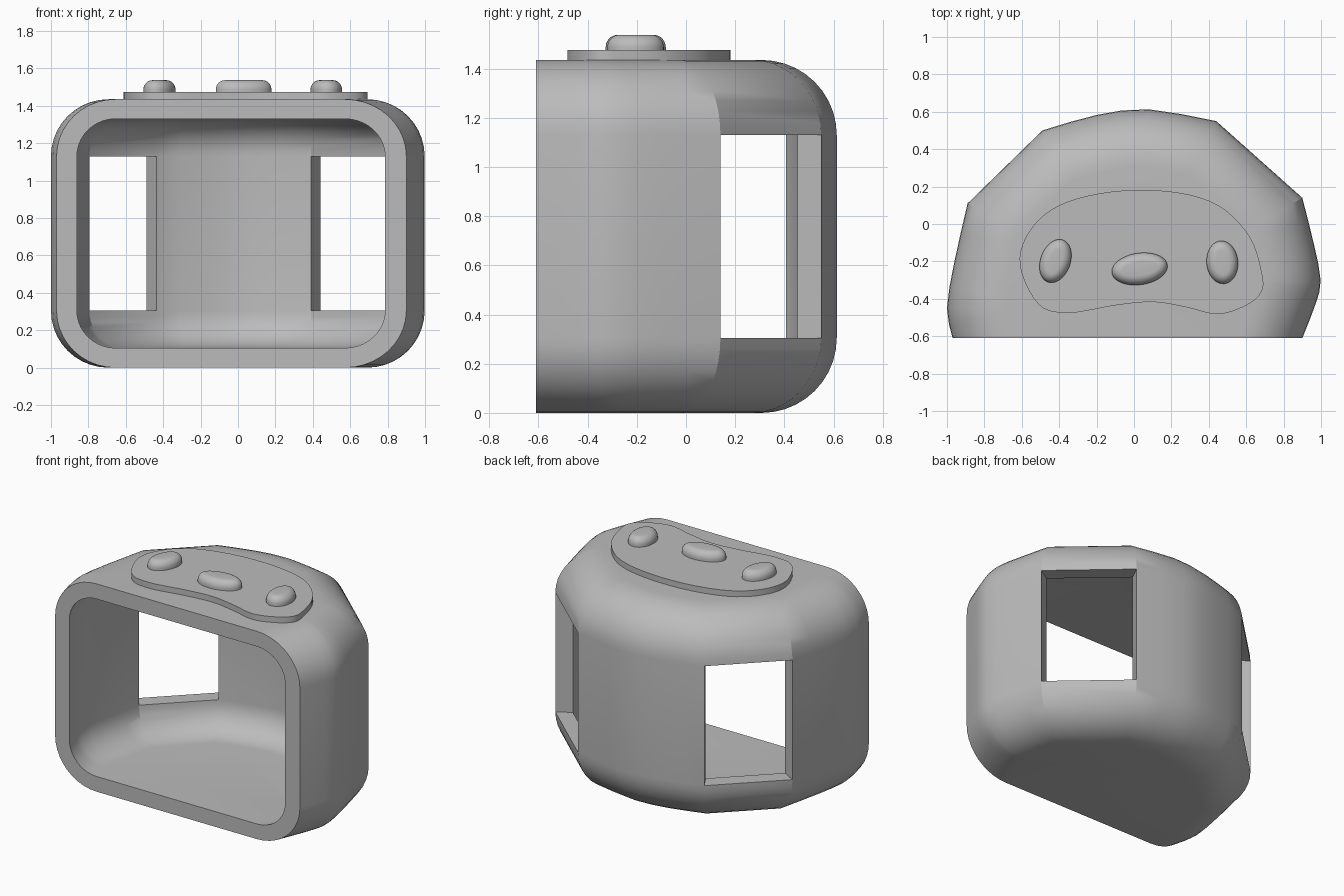
import bpy, bmesh
from math import sin, cos, pi, radians
from mathutils import Vector

cube = bpy.data.objects.get("Cube")
if cube:
    bpy.data.objects.remove(cube, do_unlink=True)

FRONT, HEIGHT, FILLET, WALL, STEPS = -0.61, 1.435, 0.305, 0.105, 10

grey = bpy.data.materials.new("plain_grey")
grey.use_nodes = True
grey.diffuse_color = (0.5, 0.5, 0.5, 1)
grey.node_tree.nodes["Principled BSDF"].inputs["Base Color"].default_value = (0.5, 0.5, 0.5, 1)


def finish(name, bm, angle=28):
    bmesh.ops.recalc_face_normals(bm, faces=bm.faces)
    mesh = bpy.data.meshes.new(name)
    bm.to_mesh(mesh)
    bm.free()
    mesh.materials.append(grey)
    obj = bpy.data.objects.new(name, mesh)
    bpy.context.collection.objects.link(obj)
    bpy.ops.object.select_all(action='DESELECT')
    obj.select_set(True)
    bpy.context.view_layer.objects.active = obj
    bpy.ops.object.shade_smooth_by_angle(angle=radians(angle))


def spline(points, res, closed=False):
    """Smooth curve through the points."""
    p = [Vector(q) for q in points]
    n = len(p)

    def at(i):
        if closed:
            return p[i % n]
        if i < 0:
            return 2 * p[0] - p[1]
        return p[i] if i < n else 2 * p[-1] - p[-2]

    out = []
    for i in range(n if closed else n - 1):
        a, b, c, d = (at(i + k) for k in (-1, 0, 1, 2))
        for k in range(res):
            t = k / res
            out.append(b + 0.5 * t * (c - a + t * (2 * a - 5 * b + 4 * c - d
                                                   + t * (3 * (b - c) + d - a))))
    return out if closed else out + [p[-1]]


def inset(path, d):
    """Offset the open plan inward, keeping its ends on the front plane."""
    tang = [(b - a).normalized() for a, b in zip(path, path[1:])]
    norm = [Vector((t.y, -t.x)) for t in tang]
    out = []
    for i, p in enumerate(path):
        if 0 < i < len(path) - 1:
            m, n = norm[i - 1], norm[i]
            out.append(p + (m + n) * (d / (1 + m.dot(n))))
        else:
            k = min(i, len(tang) - 1)
            q = p + norm[k] * d
            out.append(q + tang[k] * ((FRONT - q.y) / tang[k].y))
    return out


# Hollow housing: curved sides and back joined by two straight window panels
left = spline([(-0.97, FRONT), (-1, -0.45), (-0.96, -0.2), (-0.89, 0.11)], 2)
back = spline([(-0.49, 0.5), (-0.2, 0.583), (0.08, 0.613), (0.44, 0.55)], 2)
right = spline([(0.9, 0.14), (0.96, -0.1), (0.998, -0.3), (0.97, -0.43), (0.9, FRONT)], 2)
plan = left + back + right
windows = (len(left) - 1, len(left) + len(back) - 1)

bm = bmesh.new()


def shell(offset):
    r = FILLET - offset
    prof = []
    for k in range(STEPS + 1):
        a = k / STEPS * pi / 2
        prof.append((FILLET - r * sin(a), FILLET - r * cos(a)))
    prof += [(d, HEIGHT - z) for d, z in reversed(prof)]
    rings = [[bm.verts.new((p.x, p.y, z)) for p in inset(plan, d)] for d, z in prof]
    for r, (lo, hi) in enumerate(zip(rings, rings[1:])):
        for i in range(len(plan) - 1):
            if r != STEPS or i not in windows:
                bm.faces.new((lo[i], lo[i + 1], hi[i + 1], hi[i]))
    bm.faces.new(rings[0])
    bm.faces.new(rings[-1])
    return rings


outer, inner = shell(0), shell(WALL)


def bridge(r1, i1, r2, i2):
    bm.faces.new((outer[r1][i1], outer[r2][i2], inner[r2][i2], inner[r1][i1]))


# Front rim
for r in range(len(outer) - 1):
    for i in (0, -1):
        bridge(r, i, r + 1, i)
for r in (0, -1):
    bridge(r, 0, r, -1)
# Window reveals
for i in windows:
    lo, hi = STEPS, STEPS + 1
    bridge(lo, i, lo, i + 1)
    bridge(hi, i, hi, i + 1)
    bridge(lo, i, hi, i)
    bridge(lo, i + 1, hi, i + 1)
finish("housing", bm)


def stack(name, levels):
    """Closed solid from (outline, z) levels."""
    bm = bmesh.new()
    rings = [[bm.verts.new((p.x, p.y, z)) for p in pts] for pts, z in levels]
    n = len(rings[0])
    for lo, hi in zip(rings, rings[1:]):
        for i in range(n):
            j = (i + 1) % n
            bm.faces.new((lo[i], lo[j], hi[j], hi[i]))
    bm.faces.new(rings[0])
    bm.faces.new(rings[-1])
    finish(name, bm)


# Control plate on top
plate = spline([(-0.61, -0.22), (-0.56, -0.04), (-0.4, 0.1), (-0.12, 0.173), (0.2, 0.173),
                (0.45, 0.1), (0.62, -0.07), (0.685, -0.27), (0.68, -0.365), (0.6, -0.435),
                (0.45, -0.482), (0.28, -0.445), (0.1, -0.417), (-0.1, -0.435),
                (-0.35, -0.475), (-0.51, -0.43)], 5, True)
stack("control_plate", [(plate, HEIGHT - 0.005), (plate, 1.475)])


# Rounded buttons
def button(name, x, y, a, b, tilt):
    def oval(cut):
        ring = []
        for k in range(40):
            t = 2 * pi * k / 40
            u, v = (a - cut) * cos(t), (b - cut) * sin(t)
            ring.append(Vector((x + u * cos(tilt) - v * sin(tilt),
                                y + u * sin(tilt) + v * cos(tilt))))
        return ring
    levels = [(oval(0), 1.47)]
    for k in range(9):
        t = k / 8 * pi / 2
        levels.append((oval(0.05 * (1 - cos(t))), 1.487 + 0.05 * sin(t)))
    stack(name, levels)


button("right_button", -0.42, -0.198, 0.12, 0.08, radians(70))
button("middle_button", 0.03, -0.24, 0.15, 0.085, radians(8))
button("left_button", 0.472, -0.205, 0.115, 0.084, radians(95))
